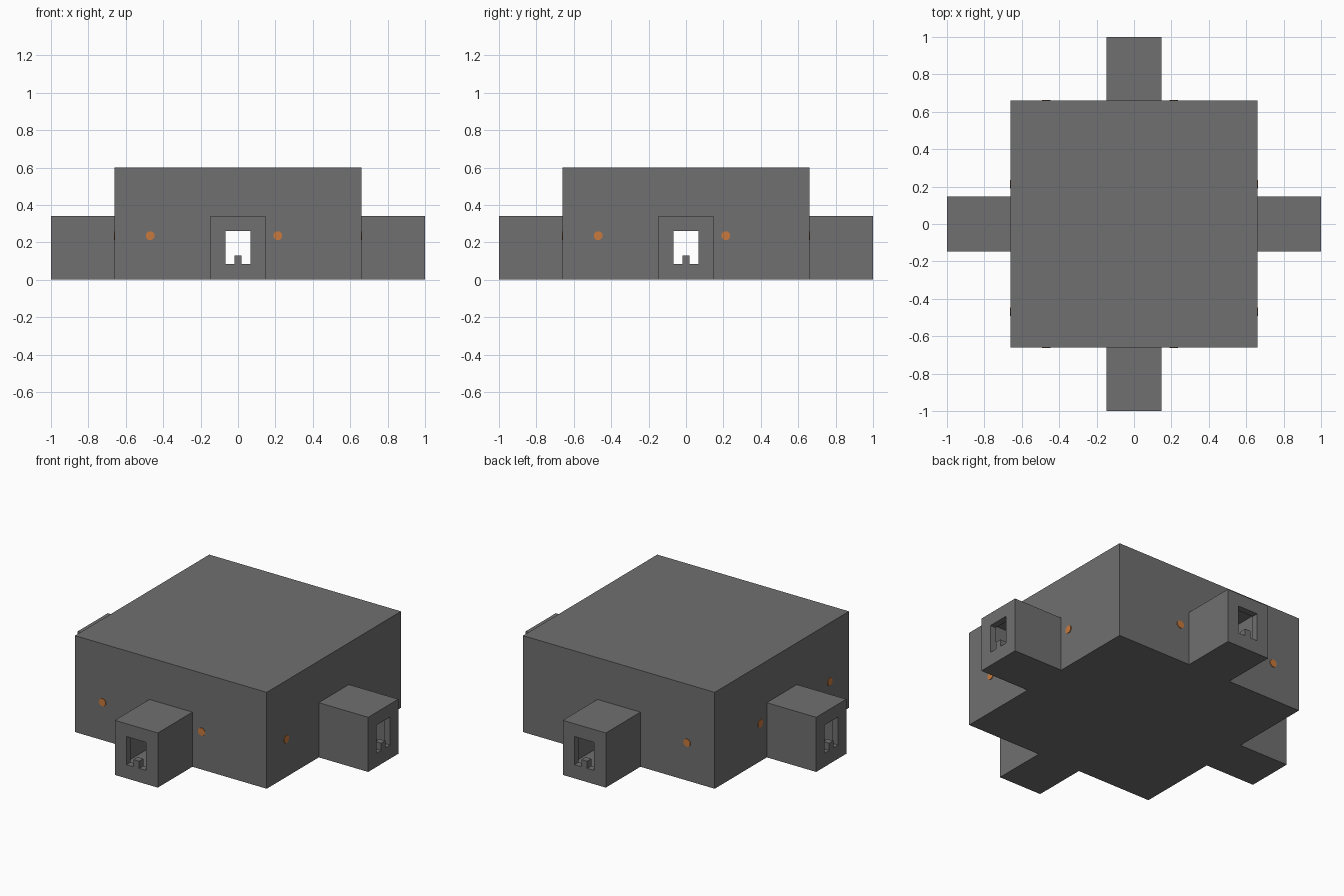
import bpy
import bmesh
from math import pi
from mathutils import Matrix, Vector

cube = bpy.data.objects.get("Cube")
if cube:
    bpy.data.objects.remove(cube, do_unlink=True)

HALF, TOP = 0.66, 0.6                # main hall
PORCH_W, PORCH_TOP = 0.148, 0.34     # porch half width and height
WALL, FLOOR = 0.04, 0.07


def material(name, rgb):
    m = bpy.data.materials.new(name)
    m.use_nodes = True
    m.diffuse_color = (*rgb, 1)
    m.node_tree.nodes["Principled BSDF"].inputs["Base Color"].default_value = (*rgb, 1)
    return m


grey = material("dark grey", (0.16, 0.16, 0.16))
orange = material("orange", (0.58, 0.19, 0.045))


def finish(name, bm, mat, matrix=None):
    bmesh.ops.recalc_face_normals(bm, faces=bm.faces)
    if matrix:
        bm.transform(matrix)
    mesh = bpy.data.meshes.new(name)
    bm.to_mesh(mesh)
    bm.free()
    mesh.materials.append(mat)
    ob = bpy.data.objects.new(name, mesh)
    bpy.context.scene.collection.objects.link(ob)
    return ob


def box(name, lo, hi, matrix=None):
    bm = bmesh.new()
    lo, hi = Vector(lo), Vector(hi)
    bmesh.ops.create_cube(bm, size=1)
    for v in bm.verts:
        v.co = [lo[i] + (v.co[i] + 0.5) * (hi[i] - lo[i]) for i in range(3)]
    return finish(name, bm, grey, matrix)


def prism(name, profile, y0, y1, matrix=None):
    """Extrude an x-z outline along y."""
    bm = bmesh.new()
    face = bm.faces.new([bm.verts.new((x, y0, z)) for x, z in profile])
    geom = bmesh.ops.extrude_face_region(bm, geom=[face])["geom"]
    moved = [g for g in geom if isinstance(g, bmesh.types.BMVert)]
    bmesh.ops.translate(bm, verts=moved, vec=(0, y1 - y0, 0))
    return finish(name, bm, grey, matrix)


def cut(target, cutter):
    mod = target.modifiers.new("cut", "BOOLEAN")
    mod.operation = "DIFFERENCE"
    mod.solver = "EXACT"
    mod.object = cutter
    bpy.context.view_layer.objects.active = target
    bpy.ops.object.modifier_apply(modifier=mod.name)
    bpy.data.objects.remove(cutter, do_unlink=True)


# Hollow main hall
hall = box("main_hall", (-HALF, -HALF, 0), (HALF, HALF, TOP))
inner = HALF - WALL
cut(hall, box("hall_cavity", (-inner, -inner, FLOOR - 0.01), (inner, inner, TOP - WALL)))

# Window outline with a small tooth standing on its sill
w, t, sill, tooth, head = 0.068, 0.02, 0.085, 0.13, 0.26
window = [(-w, sill), (-t, sill), (-t, tooth), (t, tooth),
          (t, sill), (w, sill), (w, head), (-w, head)]

for i, side in enumerate(("front", "left", "back", "right")):
    turn = Matrix.Rotation(i * pi / 2, 4, "Z")
    pw = PORCH_W - WALL

    # Passage from hall to porch
    cut(hall, box("passage", (-pw, -HALF - 0.1, FLOOR),
                  (pw, -inner + 0.1, PORCH_TOP - WALL), turn))

    # Hollow porch with a cut window in its end wall
    porch = box(side + "_porch", (-PORCH_W, -1, 0), (PORCH_W, -HALF, PORCH_TOP), turn)
    cut(porch, box("porch_cavity", (-pw, -1 + WALL, FLOOR),
                   (pw, -HALF + 0.1, PORCH_TOP - WALL), turn))
    cut(porch, prism("window_cutter", window, -1.1, -1 + WALL + 0.02, turn))

    # Round lamps, at the same coordinates on opposite walls
    flip = -1 if side in ("back", "left") else 1
    if side == "left":
        flip = 1
    if side == "right":
        flip = -1
    for n, x in enumerate((-0.47, 0.213)):
        bm = bmesh.new()
        place = (turn @ Matrix.Translation((x * flip, -HALF, 0.236))
                 @ Matrix.Rotation(pi / 2, 4, "X") @ Matrix.Rotation(pi / 8, 4, "Z"))
        bmesh.ops.create_cone(bm, cap_ends=True, segments=8, radius1=0.025,
                              radius2=0.025, depth=0.008)
        finish(f"{side}_lamp_{n + 1}", bm, orange, place)
